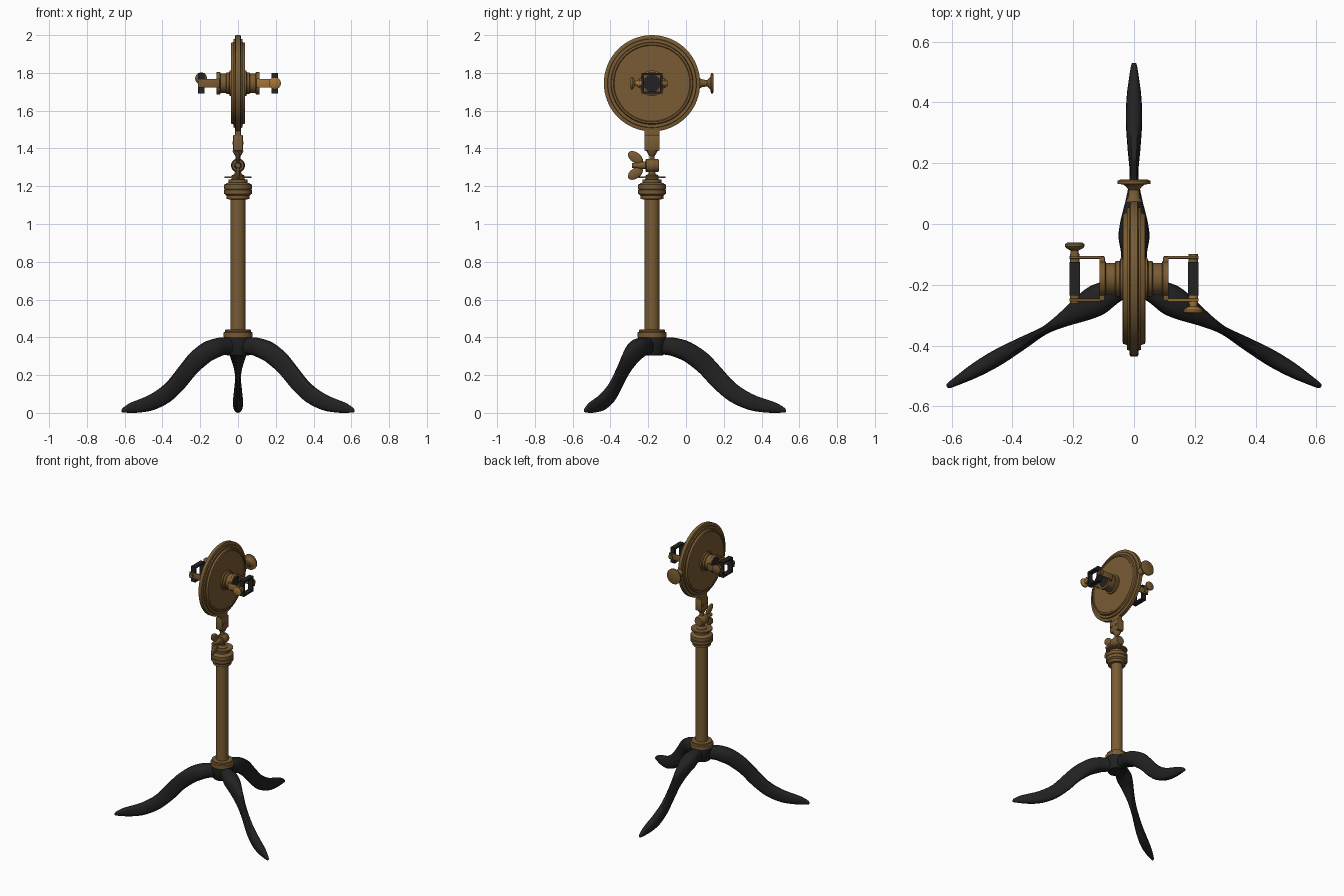
import bpy, bmesh, math
from mathutils import Vector, Matrix

cube = bpy.data.objects.get("Cube")
if cube:
    bpy.data.objects.remove(cube, do_unlink=True)


def material(name, r, g, b):
    m = bpy.data.materials.new(name)
    m.use_nodes = True
    m.diffuse_color = (r, g, b, 1)
    m.node_tree.nodes["Principled BSDF"].inputs["Base Color"].default_value = (r, g, b, 1)
    return m


brass = material("aged brass", 0.19, 0.105, 0.033)
bright = material("bright brass", 0.36, 0.17, 0.04)
black = material("black iron", 0.016, 0.016, 0.017)

CY = -0.18      # column axis
DZ = 1.745      # disc centre height
ROT = {"z": Matrix(),
       "x": Matrix.Rotation(math.pi / 2, 4, "Y"),
       "-x": Matrix.Rotation(-math.pi / 2, 4, "Y"),
       "y": Matrix.Rotation(-math.pi / 2, 4, "X"),
       "-y": Matrix.Rotation(math.pi / 2, 4, "X")}


def finish(name, bm, mat, matrix=Matrix(), smooth=True):
    bmesh.ops.recalc_face_normals(bm, faces=bm.faces)
    bm.transform(matrix)
    me = bpy.data.meshes.new(name)
    bm.to_mesh(me)
    bm.free()
    me.materials.append(mat)
    ob = bpy.data.objects.new(name, me)
    bpy.context.scene.collection.objects.link(ob)
    if smooth:
        bpy.ops.object.select_all(action="DESELECT")
        ob.select_set(True)
        bpy.context.view_layer.objects.active = ob
        bpy.ops.object.shade_smooth_by_angle(angle=math.radians(35))
    return ob


def skin(bm, rings):
    """Join rings of points into a closed tube."""
    loops = [[bm.verts.new(p) for p in ring] for ring in rings]
    n = len(loops[0])
    for a, b in zip(loops, loops[1:]):
        for i in range(n):
            j = (i + 1) % n
            bm.faces.new((a[i], a[j], b[j], b[i]))
    bm.faces.new(loops[0])
    bm.faces.new(loops[-1])


def lathe(name, profile, mat, origin, axis="z", sides=40):
    """Turn (radius, height) points around an axis."""
    bm = bmesh.new()
    angles = [math.tau * i / sides for i in range(sides)]
    skin(bm, [[(r * math.cos(a), r * math.sin(a), h) for a in angles] for r, h in profile])
    return finish(name, bm, mat, Matrix.Translation(origin) @ ROT[axis])


def box(name, size, centre, mat, bevel=0.0):
    bm = bmesh.new()
    bmesh.ops.create_cube(bm, size=1)
    bmesh.ops.scale(bm, vec=size, verts=bm.verts)
    if bevel:
        bmesh.ops.bevel(bm, geom=bm.edges[:], offset=bevel, segments=2, affect="EDGES", profile=0.5)
    return finish(name, bm, mat, Matrix.Translation(centre))


def ball(name, scale, centre, mat, tilt=0.0):
    bm = bmesh.new()
    bmesh.ops.create_uvsphere(bm, u_segments=24, v_segments=14, radius=1)
    m = Matrix.Translation(centre) @ Matrix.Rotation(tilt, 4, "X") @ Matrix.Diagonal((*scale, 1))
    return finish(name, bm, mat, m)


# Legs: top edge (r, z), bottom edge (r, z), half width
STATIONS = [
    (.02, .400, .02, .310, .040), (.09, .400, .085, .306, .043),
    (.14, .394, .135, .290, .051), (.205, .373, .18, .268, .044),
    (.29, .318, .255, .208, .024), (.36, .245, .32, .138, .014),
    (.44, .158, .41, .062, .021), (.53, .100, .51, .017, .027),
    (.61, .070, .59, .003, .024), (.66, .052, .65, .000, .017),
    (.70, .028, .70, .002, .010), (.71, .015, .71, .005, .005)]


def catmull(pts, steps):
    out = []
    for i in range(len(pts) - 1):
        p = [pts[max(0, min(len(pts) - 1, i + k))] for k in (-1, 0, 1, 2)]
        for s in range(steps):
            t = s / steps
            out.append([.5 * (2 * b + (c - a) * t + (2 * a - 5 * b + 4 * c - d) * t * t
                              + (3 * b - a - 3 * c + d) * t ** 3) for a, b, c, d in zip(*p)])
    return out + [list(pts[-1])]


def leg(name, angle):
    rings = []
    for rt, zt, rb, zb, w in catmull(STATIONS, 3):
        top, low = Vector((rt, 0, zt)), Vector((rb, 0, max(zb, 0)))
        mid, half = (top + low) / 2, (top - low) / 2
        ring = []
        for i in range(16):
            c, s = math.cos(math.tau * i / 16), math.sin(math.tau * i / 16)
            v = math.copysign(abs(s) ** .8, s)
            ring.append(mid + half * v + Vector((0, w * math.copysign(abs(c) ** .8, c), 0)))
        rings.append(ring)
    bm = bmesh.new()
    skin(bm, rings)
    finish(name, bm, black, Matrix.Translation((0, CY, 0)) @ Matrix.Rotation(math.radians(angle), 4, "Z"))


for leg_name, a in (("back_leg", 90), ("right_leg", 210), ("left_leg", 330)):
    leg(leg_name, a)

# Stand
axis = (0, CY, 0)
lathe("leg_hub", [(.058, .305), (.062, .31), (.074, .385), (.074, .402)], black, axis)
lathe("base_collar", [(.076, .402), (.076, .425), (.068, .43), (.068, .44), (.04, .442)], brass, axis)
lathe("column", [(.04, .43), (.04, 1.14)], brass, axis)
lathe("column_cap", [(.04, 1.13), (.06, 1.132), (.06, 1.15), (.073, 1.16), (.073, 1.18), (.07, 1.183),
                     (.073, 1.186), (.073, 1.208), (.06, 1.216), (.05, 1.22), (.05, 1.235), (.03, 1.238)], brass, axis)
lathe("top_plate", [(.071, 1.243), (.071, 1.252)], brass, axis)
lathe("joint_foot", [(.035, 1.23), (.035, 1.256), (.018, 1.265), (.015, 1.29)], brass, axis)

# Tilting joint with wing nut
ball("joint_ball", (.037, .037, .037), (0, CY, 1.31), brass)
lathe("joint_barrel", [(.03, -.035), (.034, -.03), (.034, .03), (.03, .038)], brass, (0, CY, 1.31), "y")
lathe("wing_nut_bolt", [(.02, 0), (.02, .03), (.013, .05), (.013, .075)], brass, (0, CY - .03, 1.31), "-y", 20)
for s in (1, -1):
    ball("wing_upper" if s > 0 else "wing_lower", (.011, .045, .027),
         (0, -.268, 1.31 + s * .042), brass, -s * math.radians(35))
lathe("neck_stem", [(.015, 1.33), (.014, 1.36), (.022, 1.372), (.03, 1.39)], brass, axis, sides=24)

# Clamp under the disc
box("clamp_block", (.052, .082, .085), (0, CY, 1.43), brass, .006)
box("clamp_neck", (.03, .08, .06), (0, CY, 1.485), brass, .003)
for s in (1, -1):
    for t in (1, -1):
        lathe("clamp_screw", [(.008, 0), (.008, .004)], brass,
              (s * .026, CY + t * .022, 1.43), "x" if s > 0 else "-x", 12)

# Stepped disc housing
half = [(.255, .012), (.248, .015), (.236, .015), (.234, .023), (.218, .023), (.214, .036), (.204, .038), (.2, .034)]
disc = [(r, -x) for r, x in reversed(half)] + half
lathe("disc_housing", disc, brass, (0, CY, DZ), "x", 64)
lathe("side_knob", [(.028, 0), (.02, .015), (.017, .04), (.028, .052), (.036, .058),
                    (.054, .06), (.054, .07), (.045, .074)], brass, (0, .072, DZ), "y", 32)

# Hubs, yokes and open square frames on both sides
def square_frame(name, centre):
    bm = bmesh.new()
    outer, inner = .055, .043
    loops = []
    for size, x in ((outer, -.017), (outer, .017), (inner, .017), (inner, -.017)):
        loops.append([bm.verts.new((x, a * size, b * size)) for a, b in ((-1, -1), (1, -1), (1, 1), (-1, 1))])
    for k in range(4):
        a, b = loops[k], loops[(k + 1) % 4]
        for i in range(4):
            j = (i + 1) % 4
            bm.faces.new((a[i], a[j], b[j], b[i]))
    finish(name, bm, black, Matrix.Translation(centre), smooth=False)


for s, side, ax in ((1, "left", "x"), (-1, "right", "-x")):
    lathe(side + "_hub", [(.068, .03), (.068, .044), (.058, .047), (.058, .06), (.052, .063), (.052, .092),
                          (.06, .095), (.06, .114), (.045, .114), (.045, .1)], brass, (0, CY, DZ), ax)
    lathe(side + "_hub_bore", [(.044, .1), (.044, .105)], black, (0, CY, DZ), ax)
    fx = s * .195
    square_frame(side + "_frame", (fx, CY, DZ))
    for t, end in ((1, "back"), (-1, "front")):
        m = bright if (s > 0 and t < 0) else brass
        y = CY + t * .07
        box(f"{side}_{end}_yoke_arm", (.115, .01, .045), (s * .155, y, DZ), m, .003)
        box(f"{side}_{end}_yoke_foot", (.018, .03, .05), (s * .105, y - t * .012, DZ), brass, .003)
        lathe(f"{side}_{end}_pivot", [(.016, -.016), (.016, .012)], m, (fx, y, DZ), "y" if t > 0 else "-y", 20)

# Adjusting knobs
knob = [(.016, 0), (.013, .012), (.013, .018), (.026, .024), (.032, .03), (.032, .037), (.024, .042)]
lathe("left_frame_knob", knob, bright, (.195, CY - .073, DZ), "-y", 28)
lathe("right_frame_knob", [(r, h * 1.1) for r, h in knob], brass, (-.195, CY + .073, DZ + .025), "y", 28)
